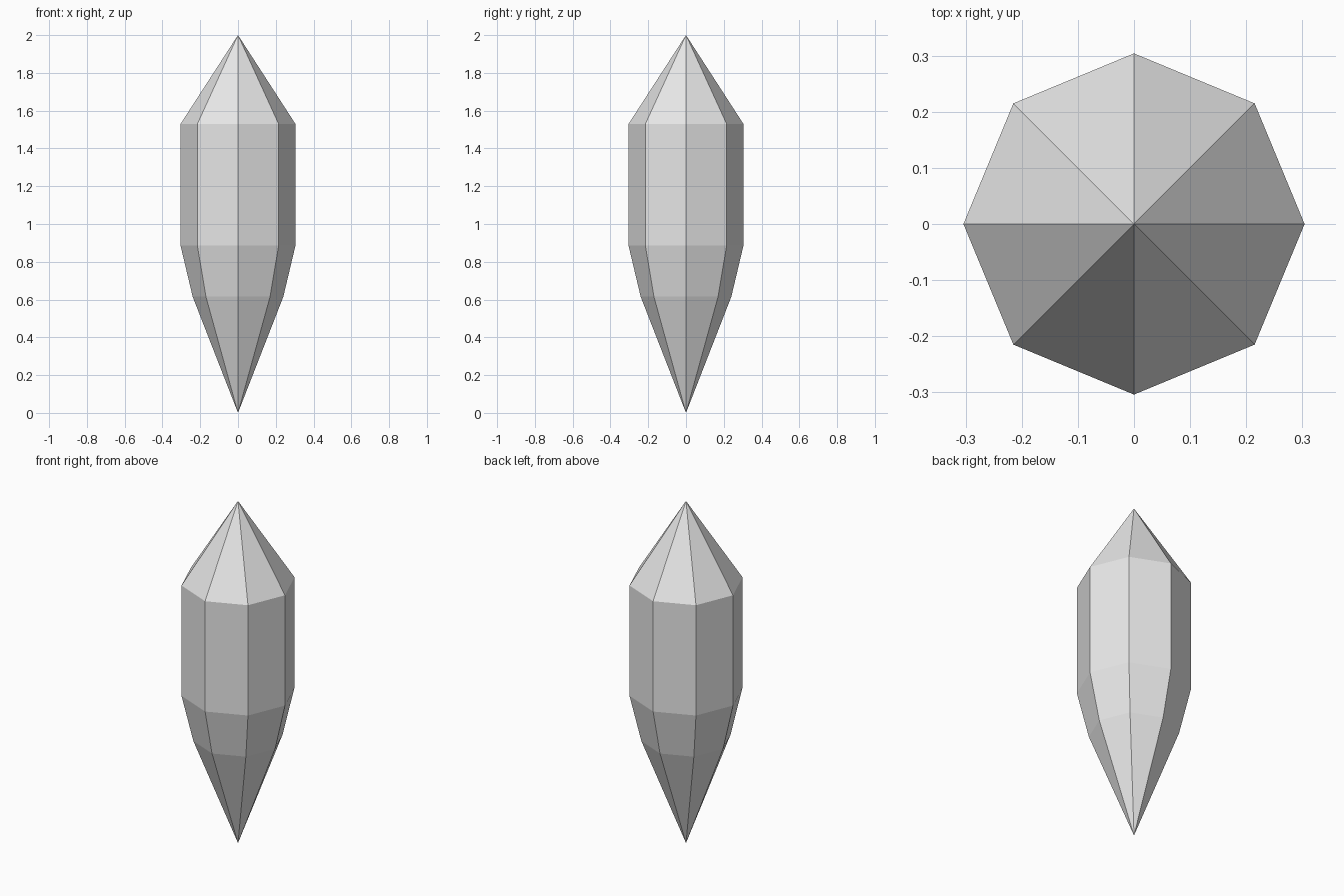
import bpy
import bmesh
from math import cos, sin, tau

cube = bpy.data.objects.get("Cube")
if cube:
    bpy.data.objects.remove(cube, do_unlink=True)

SIDES = 8
TOP, BOTTOM = 2.0, 0.0
RINGS = [(0.24, 0.615), (0.304, 0.885), (0.304, 1.53)]  # radius, height

# Single pale grey stone colour
grey = bpy.data.materials.new("pale_grey")
grey.use_nodes = True
colour = (0.8, 0.8, 0.8, 1.0)
grey.diffuse_color = colour
grey.node_tree.nodes["Principled BSDF"].inputs["Base Color"].default_value = colour

# Eight-sided crystal: rings of corners between two points
bm = bmesh.new()
rings = [[bm.verts.new((r * cos(tau * i / SIDES), r * sin(tau * i / SIDES), z))
          for i in range(SIDES)] for r, z in RINGS]
bottom_tip = bm.verts.new((0, 0, BOTTOM))
top_tip = bm.verts.new((0, 0, TOP))

for i in range(SIDES):
    j = (i + 1) % SIDES
    # Lower point, side panels and upper point
    bm.faces.new((bottom_tip, rings[0][j], rings[0][i]))
    for low, high in zip(rings, rings[1:]):
        bm.faces.new((low[i], low[j], high[j], high[i]))
    bm.faces.new((rings[-1][i], rings[-1][j], top_tip))

bmesh.ops.recalc_face_normals(bm, faces=bm.faces)
mesh = bpy.data.meshes.new("crystal")
bm.to_mesh(mesh)
bm.free()
mesh.materials.append(grey)
bpy.context.collection.objects.link(bpy.data.objects.new("crystal", mesh))
